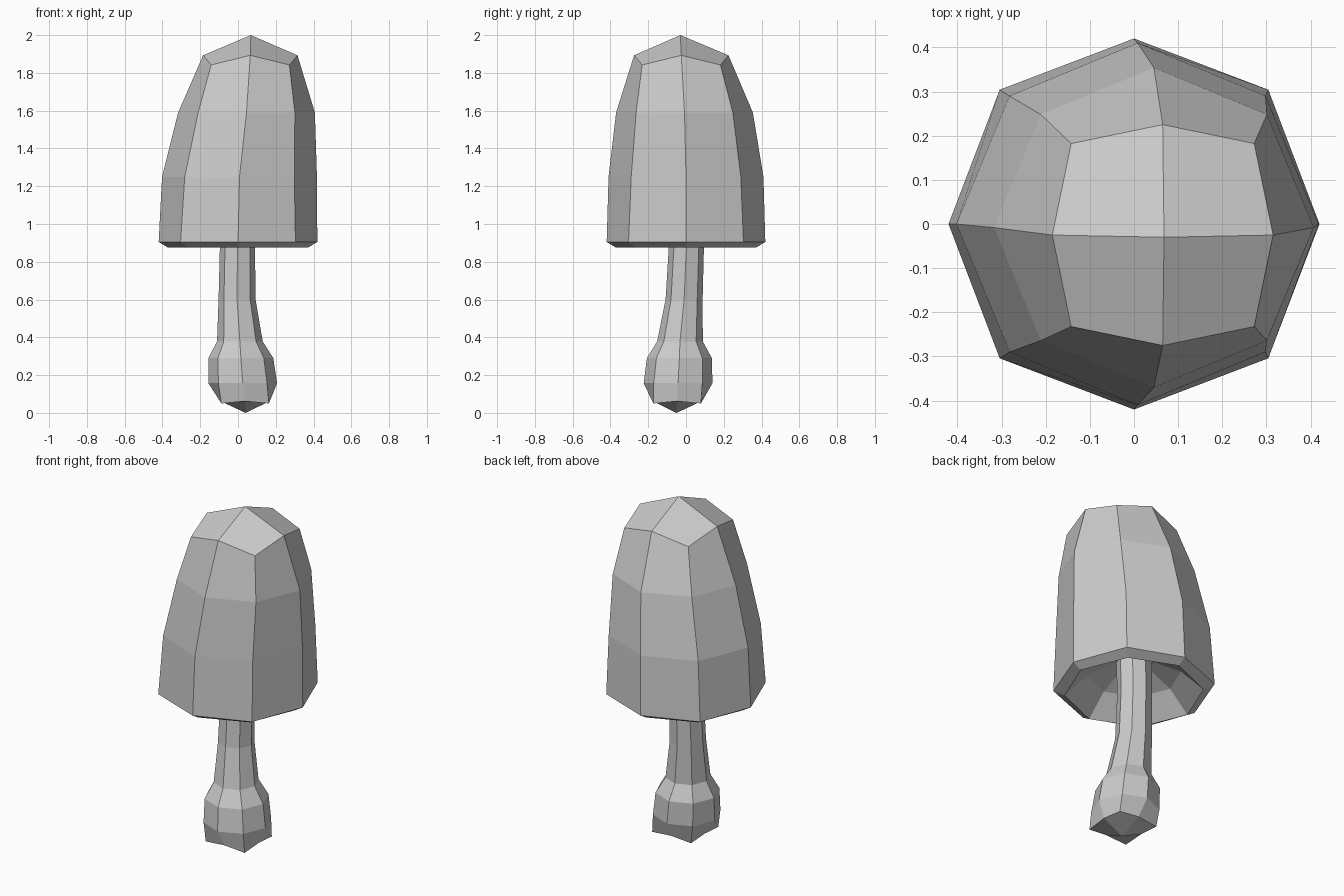
import bpy, bmesh
from math import sin, cos, pi

if "Cube" in bpy.data.objects:
    bpy.data.objects.remove(bpy.data.objects["Cube"])

SIDES = 8


def ring(bm, cx, cy, z, r, diag_r=None, diag_z=None):
    """Eight-sided ring; every second (diagonal) vertex may differ."""
    verts = []
    for i in range(SIDES):
        a = 2 * pi * i / SIDES
        odd = i % 2
        rr = diag_r if odd and diag_r else r
        zz = diag_z if odd and diag_z else z
        verts.append(bm.verts.new((cx + rr * cos(a), cy + rr * sin(a), zz)))
    return verts


def lofted(name, rings, pole=None):
    """Join rings with quads and close the last ring with four quads to a pole."""
    bm = bmesh.new()
    loops = [ring(bm, *r) for r in rings]
    for a, b in zip(loops, loops[1:]):
        for i in range(SIDES):
            j = (i + 1) % SIDES
            bm.faces.new((a[i], a[j], b[j], b[i]))
    if pole:
        tip = bm.verts.new(pole)
        last = loops[-1]
        for i in range(0, SIDES, 2):
            bm.faces.new((last[i], last[i + 1], last[(i + 2) % SIDES], tip))
    if rings[-1][2] < rings[0][2]:
        bmesh.ops.reverse_faces(bm, faces=bm.faces[:])
    mesh = bpy.data.meshes.new(name)
    bm.to_mesh(mesh)
    bm.free()
    obj = bpy.data.objects.new(name, mesh)
    bpy.context.collection.objects.link(obj)
    return obj


# Cap: hollow underside, rim, leaning bell and blunt top
lofted("mushroom_cap", [
    (0, 0, 1.06, 0.095),
    (0, 0, 0.99, 0.25),
    (0, 0, 0.875, 0.37),
    (0, 0, 0.905, 0.42, 0.43),
    (0.008, 0, 1.25, 0.41),
    (0.045, -0.008, 1.59, 0.362),
    (0.065, -0.025, 1.893, 0.25, 0.293, 1.842),
], pole=(0.068, -0.03, 2.0))

# Stem: thin neck running down into a swollen bulb
lofted("mushroom_stem", [
    (0, 0, 1.06, 0.095),
    (-0.003, 0.002, 0.88, 0.093),
    (-0.005, -0.01, 0.6, 0.098),
    (0.01, -0.032, 0.378, 0.121),
    (0.015, -0.035, 0.29, 0.172),
    (0.025, -0.042, 0.157, 0.182),
    (0.038, -0.047, 0.062, 0.13, 0.178, 0.05),
], pole=(0.04, -0.05, 0.0))
